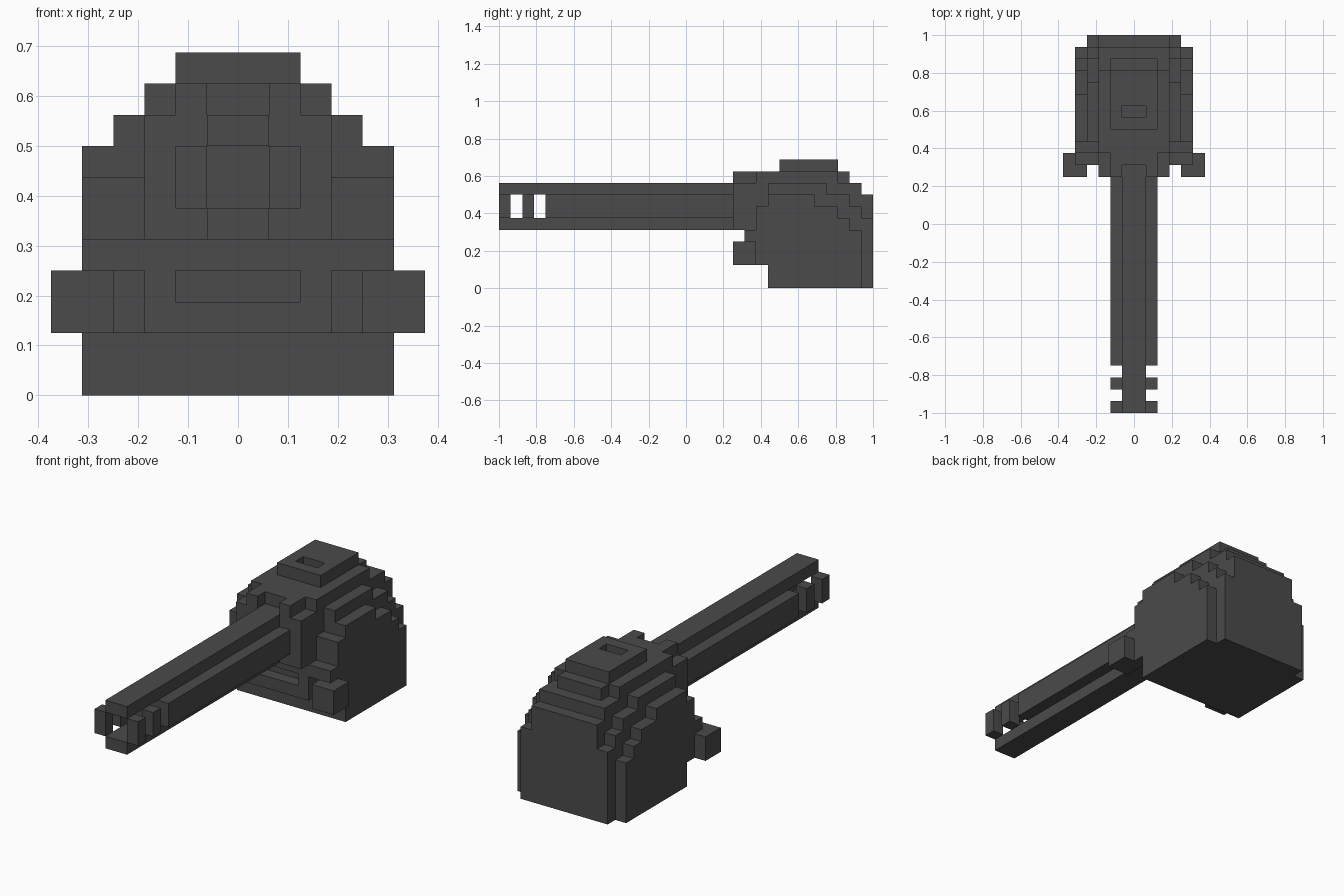
import bpy, bmesh

if "Cube" in bpy.data.objects:
    bpy.data.objects.remove(bpy.data.objects["Cube"])

V = 1 / 16  # everything sits on a 1/16 grid; sizes below are in grid steps

mat = bpy.data.materials.new("dark_grey")
mat.diffuse_color = (0.07, 0.07, 0.07, 1)
mat.use_nodes = True
mat.node_tree.nodes["Principled BSDF"].inputs["Base Color"].default_value = mat.diffuse_color


def finish(name, bm):
    bmesh.ops.recalc_face_normals(bm, faces=bm.faces[:])
    mesh = bpy.data.meshes.new(name)
    bm.to_mesh(mesh)
    bm.free()
    mesh.materials.append(mat)
    ob = bpy.data.objects.new(name, mesh)
    bpy.context.collection.objects.link(ob)
    return ob


def mirror(ob):
    ob.modifiers.new("mirror", "MIRROR").use_axis[0] = True
    return ob


def prism(name, pts, a, b, axis):
    """Extrude a profile from a to b; axis 'x' takes (y,z), 'y' takes (x,z), 'z' takes (x,y)."""
    place = {"x": lambda p, q, t: (t, p, q),
             "y": lambda p, q, t: (p, t, q),
             "z": lambda p, q, t: (p, q, t)}[axis]
    bm = bmesh.new()
    face = bm.faces.new([bm.verts.new([c * V for c in place(p, q, a)]) for p, q in pts])
    ext = bmesh.ops.extrude_face_region(bm, geom=[face], use_keep_orig=True)
    move = [(c * V) for c in place(0, 0, b - a)]
    bmesh.ops.translate(bm, vec=move,
                        verts=[g for g in ext["geom"] if isinstance(g, bmesh.types.BMVert)])
    return finish(name, bm)


def box(name, x0, x1, y0, y1, z0, z1):
    return prism(name, [(x0, y0), (x1, y0), (x1, y1), (x0, y1)], z0, z1, "z")


# Turret: centre slab and two stepped side slabs, as side profiles
lower_front = [(7, 0), (7, 2), (6, 2), (6, 4), (5, 4)]
prism("turret_core", lower_front + [(5, 9), (15, 9), (15, 8), (16, 8), (16, 0)], -3, 3, "x")
mirror(prism("turret_inner_side", lower_front + [
    (5, 5), (6, 5), (6, 7), (7, 7), (7, 9), (12, 9), (12, 8), (14, 8), (14, 7),
    (15, 7), (15, 6), (16, 6), (16, 0)], 3, 4, "x"))
mirror(prism("turret_outer_side", lower_front + [
    (5, 5), (6, 5), (6, 7), (7, 7), (7, 8), (11, 8), (11, 7), (13, 7), (13, 6),
    (14, 6), (14, 5), (15, 5), (15, 0)], 4, 5, "x"))

# Roof step, wider in the middle of its length
prism("roof_step", [(-2, 5), (2, 5), (2, 6), (3, 6), (3, 13), (2, 13), (2, 14),
                    (-2, 14), (-2, 13), (-3, 13), (-3, 6), (-2, 6)], 9, 10, "z")

# Roof cap: a frame around a small recessed hatch
mirror(prism("roof_cap", [(0, 8), (2, 8), (2, 13), (0, 13), (0, 10),
                          (1, 10), (1, 9), (0, 9)], 10, 11, "z"))

# Mantlet: stepped collar on both sides of the barrel
mirror(prism("mantlet", [(1, 5), (3, 5), (3, 9), (2, 9), (2, 10), (1, 10)], 4, 5, "y"))

# Lugs at the front corners and the U-shaped lip under the barrel
mirror(box("front_lug", 4, 6, 4, 6, 2, 4))
prism("front_lip", [(-3, 2), (3, 2), (3, 4), (2, 4), (2, 3),
                    (-2, 3), (-2, 4), (-3, 4)], 5, 6, "y")

# Barrel: cross-shaped section behind the muzzle
prism("barrel", [(-1, 5), (1, 5), (1, 6), (2, 6), (2, 8), (1, 8), (1, 9),
                 (-1, 9), (-1, 8), (-2, 8), (-2, 6), (-1, 6)], -12, 5, "y")

# Muzzle: open rails joined by side slats
for name, z in (("muzzle_bottom_rail", 5), ("muzzle_top_rail", 8)):
    box(name, -1, 1, -16, -12, z, z + 1)
for y in (-16, -14):
    mirror(box("muzzle_slat", 1, 2, y, y + 1, 6, 8))
